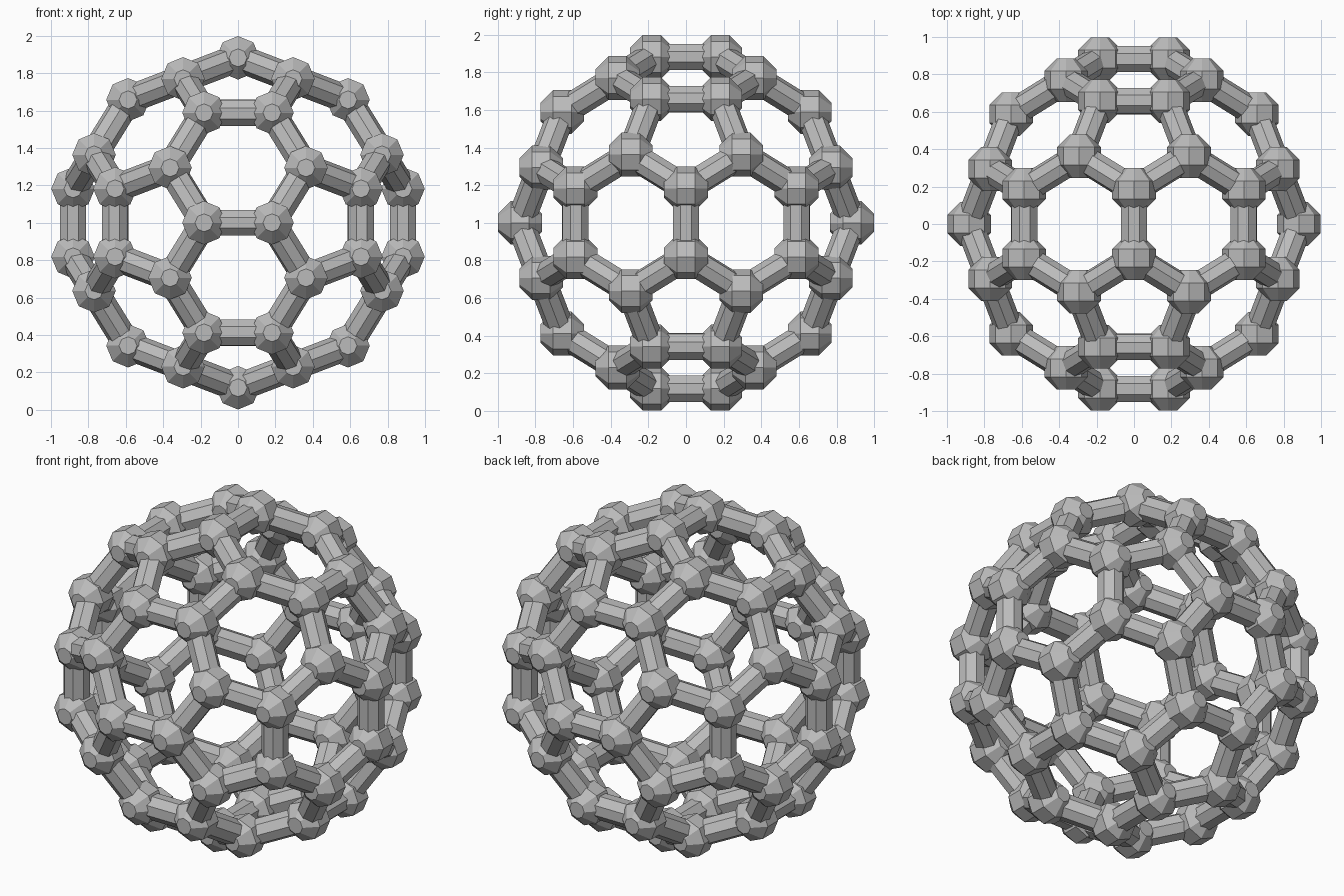
import bpy, bmesh
from math import sin, cos, pi, sqrt
from mathutils import Vector, Matrix
from itertools import product, combinations

cube = bpy.data.objects.get("Cube")
if cube:
    bpy.data.objects.remove(cube, do_unlink=True)

PHI = (1 + sqrt(5)) / 2
SCALE = 0.1817        # half the strut spacing
BALL_R = 0.126
STRUT_R = 0.075
SIDES = 8
CENTRE = Vector((0, 0, 1))

grey = bpy.data.materials.new("light grey")
grey.use_nodes = True
colour = (0.5, 0.5, 0.5, 1)
grey.diffuse_color = colour
grey.node_tree.nodes["Principled BSDF"].inputs["Base Color"].default_value = colour


def cage_corners():
    """Corners of a truncated icosahedron, from cyclic shifts and sign flips."""
    seeds = [(0, 1, 3 * PHI), (1, 2 + PHI, 2 * PHI), (PHI, 2, 2 * PHI + 1)]
    found = []
    for seed in seeds:
        for signs in product((1, -1), repeat=3):
            p = [a * b for a, b in zip(seed, signs)]
            for k in range(3):
                v = Vector(p[k:] + p[:k])
                if all((v - w).length > 0.01 for w in found):
                    found.append(v)
    return [v * SCALE for v in found]


def add_lathe(bm, profile, matrix, offset):
    """Closed faceted solid turned about local z from (radius, height) pairs."""
    rings = []
    for r, h in profile:
        rings.append([bm.verts.new(matrix @ Vector((
            r * cos(2 * pi * (i + offset) / SIDES),
            r * sin(2 * pi * (i + offset) / SIDES), h))) for i in range(SIDES)])
    for low, high in zip(rings, rings[1:]):
        for i in range(SIDES):
            j = (i + 1) % SIDES
            bm.faces.new((low[i], low[j], high[j], high[i]))
    bm.faces.new(rings[0][::-1])
    bm.faces.new(rings[-1])


def finish(bm, name):
    bmesh.ops.recalc_face_normals(bm, faces=bm.faces)
    mesh = bpy.data.meshes.new(name)
    bm.to_mesh(mesh)
    bm.free()
    mesh.materials.append(grey)
    bpy.context.collection.objects.link(bpy.data.objects.new(name, mesh))


corners = cage_corners()

# Joint balls: octagonal in profile, with flat caps to front and back
bm = bmesh.new()
ball_profile = [(BALL_R * cos(a * pi / 8), BALL_R * sin(a * pi / 8))
                for a in (-3, -1, 1, 3)]
turn = Matrix.Rotation(pi / 2, 4, 'X')
for c in corners:
    add_lathe(bm, ball_profile, Matrix.Translation(CENTRE + c) @ turn, 0)
finish(bm, "joint_balls")

# Struts: eight-sided rods with one flat facing outward
bm = bmesh.new()
for a, b in combinations(corners, 2):
    if (a - b).length > 2.05 * SCALE:
        continue
    mid = (a + b) / 2
    along = (b - a).normalized()
    out = mid.normalized()
    frame = Matrix((out, along.cross(out), along)).transposed().to_4x4()
    half = SCALE - 0.05
    add_lathe(bm, [(STRUT_R, -half), (STRUT_R, half)],
              Matrix.Translation(CENTRE + mid) @ frame, 0.5)
finish(bm, "struts")
